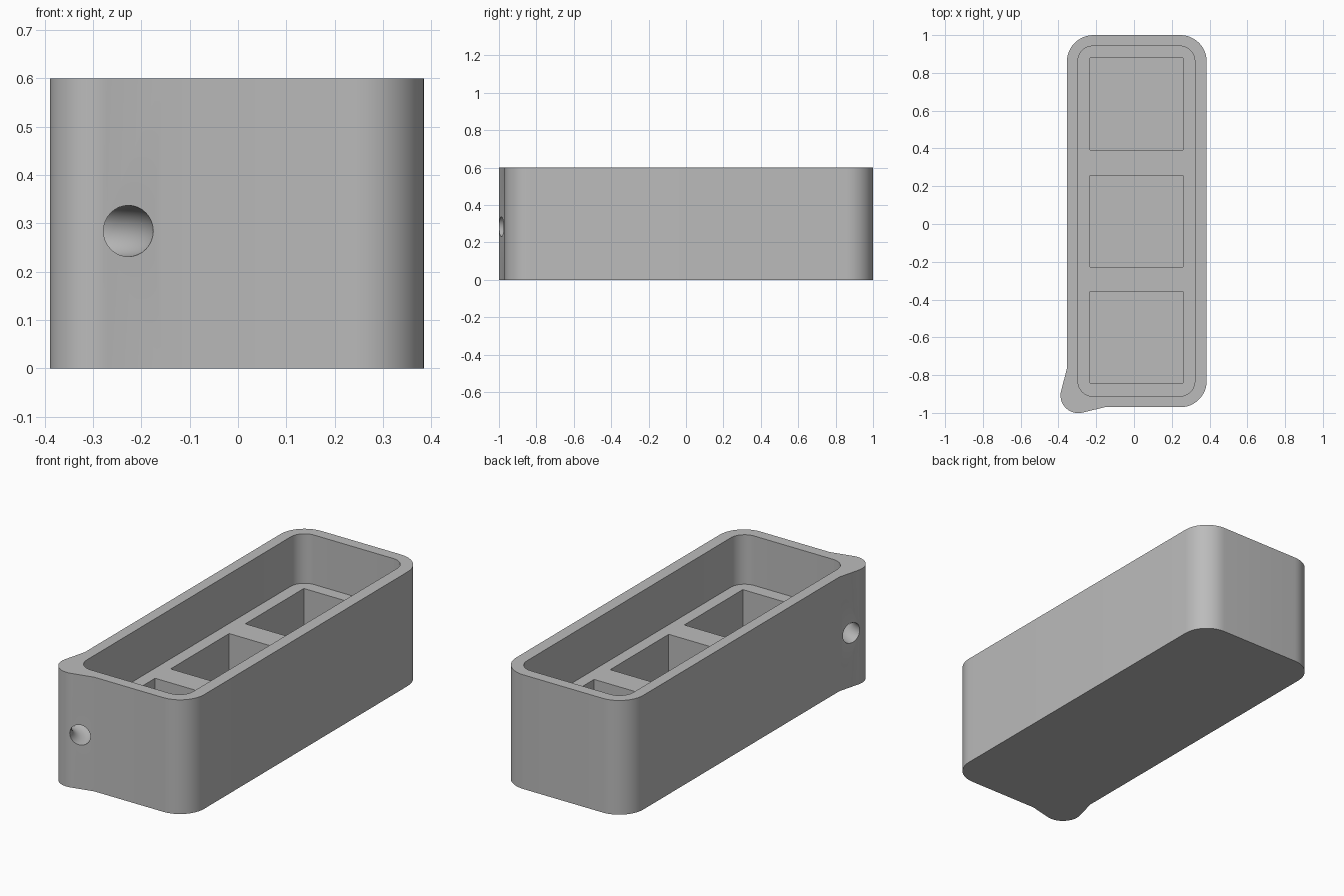
import bpy
import bmesh
from math import cos, sin, radians

cube = bpy.data.objects.get("Cube")
if cube:
    bpy.data.objects.remove(cube, do_unlink=True)

grey = bpy.data.materials.new("plain grey")
grey.use_nodes = True
colour = (0.5, 0.5, 0.5, 1)
grey.diffuse_color = colour
grey.node_tree.nodes["Principled BSDF"].inputs["Base Color"].default_value = colour

HEIGHT, LEDGE, FLOOR = 0.6, 0.34, 0.006


def arc(cx, cy, r, start, end, steps=12):
    angles = [radians(start + (end - start) * i / steps) for i in range(steps + 1)]
    return [(cx + r * cos(a), cy + r * sin(a)) for a in angles]


def rounded(x0, x1, y0, y1, r):
    """Three rounded corners, anticlockwise from front right to back left."""
    return (arc(x1 - r, y0 + r, r, -90, 0) + arc(x1 - r, y1 - r, r, 0, 90)
            + arc(x0 + r, y1 - r, r, 90, 180))


def prism(name, outline, z0, z1):
    bm = bmesh.new()
    face = bm.faces.new([bm.verts.new((x, y, z0)) for x, y in outline])
    top = bmesh.ops.extrude_face_region(bm, geom=[face])["geom"]
    verts = [v for v in top if isinstance(v, bmesh.types.BMVert)]
    bmesh.ops.translate(bm, verts=verts, vec=(0, 0, z1 - z0))
    bmesh.ops.recalc_face_normals(bm, faces=bm.faces)
    mesh = bpy.data.meshes.new(name)
    bm.to_mesh(mesh)
    bm.free()
    mesh.materials.append(grey)
    obj = bpy.data.objects.new(name, mesh)
    bpy.context.collection.objects.link(obj)
    return obj


def cut(target, cutter):
    cutter.hide_render = True
    mod = target.modifiers.new("cut", "BOOLEAN")
    mod.operation = "DIFFERENCE"
    mod.solver = "EXACT"
    mod.object = cutter
    bpy.ops.object.select_all(action="DESELECT")
    bpy.context.view_layer.objects.active = target
    target.select_set(True)
    bpy.ops.object.modifier_apply(modifier=mod.name)
    bpy.data.objects.remove(cutter, do_unlink=True)


# Body: rounded box with a swollen lug at the front corner
outline = rounded(-0.355, 0.385, -0.97, 1.0, 0.14)
outline += [(-0.355, -0.765)] + arc(-0.295, -0.907, 0.094, 165, 285, 20) + [(-0.155, -0.97)]
body = prism("box_body", outline, 0, HEIGHT)

# Upper cavity
cavity = rounded(-0.297, 0.322, -0.912, 0.942, 0.08) + arc(-0.217, -0.832, 0.08, 180, 270)
cut(body, prism("cavity_cutter", cavity, LEDGE, HEIGHT + 0.1))

# Three square pockets below the ledge
for y in (-0.6, 0.015, 0.635):
    a, b = y - 0.243, y + 0.243
    cut(body, prism("pocket_cutter", [(-0.232, a), (0.26, a), (0.26, b), (-0.232, b)],
                    FLOOR, LEDGE + 0.05))

# Curved cord tunnel through the lug
bpy.ops.mesh.primitive_torus_add(location=(-0.43, -1.04, 0.284), major_radius=0.21,
                                 minor_radius=0.053, major_segments=72, minor_segments=32)
cut(body, bpy.context.object)

# Smooth the rounded walls, keep the rims crisp
body.data.materials.clear()
body.data.materials.append(grey)
for poly in body.data.polygons:
    poly.material_index = 0
bpy.ops.object.select_all(action="DESELECT")
body.select_set(True)
bpy.context.view_layer.objects.active = body
bpy.ops.object.shade_smooth_by_angle(angle=radians(30))
